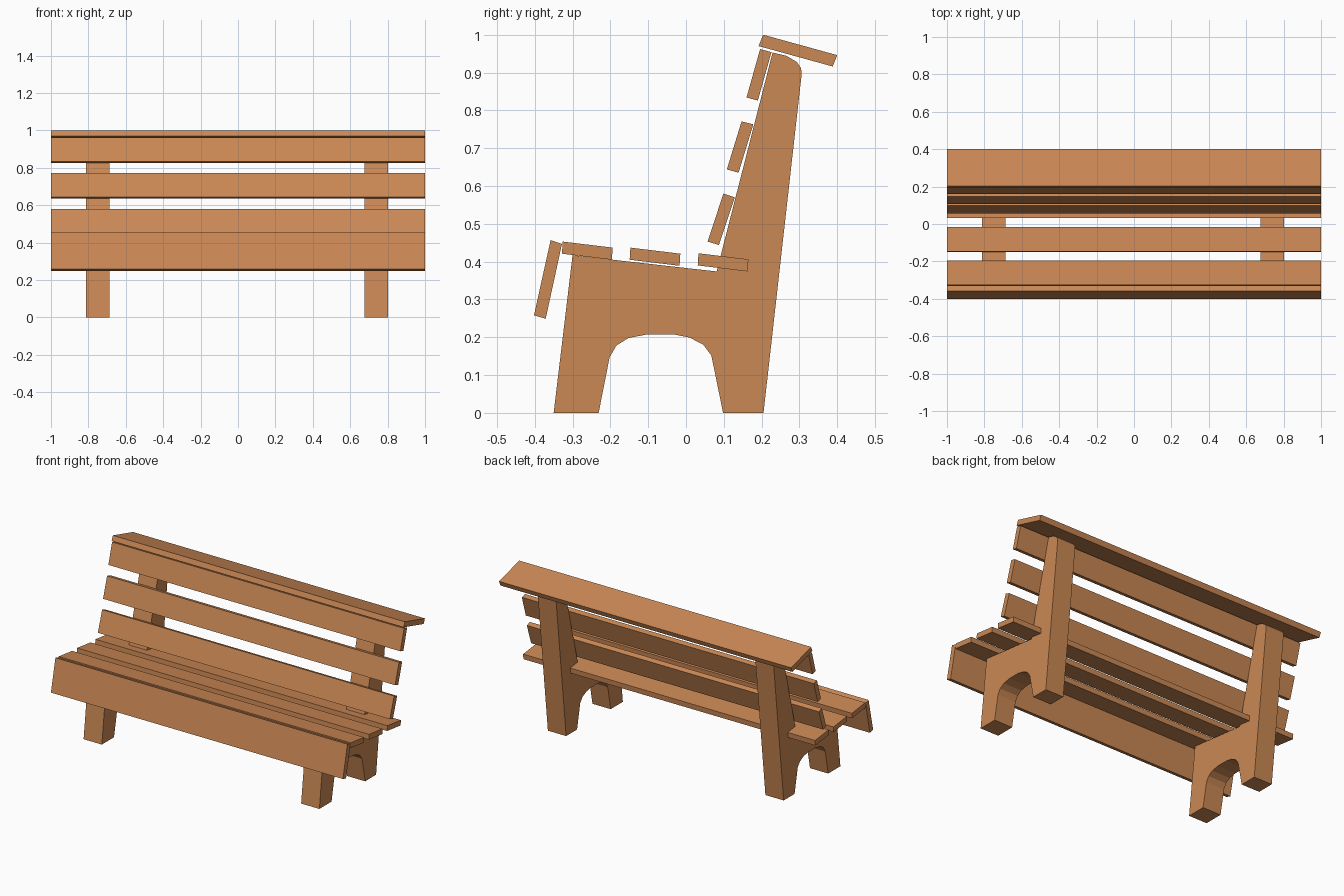
import bpy, bmesh

if "Cube" in bpy.data.objects:
    bpy.data.objects.remove(bpy.data.objects["Cube"])

wood = bpy.data.materials.new("warm wood")
wood.diffuse_color = (0.60, 0.25, 0.09, 1)
wood.use_nodes = True
wood.node_tree.nodes["Principled BSDF"].inputs["Base Color"].default_value = wood.diffuse_color


def extrude_profile(name, profile, x0, x1):
    """Extrude a (y, z) outline along x from x0 to x1."""
    bm = bmesh.new()
    face = bm.faces.new([bm.verts.new((x0, y, z)) for y, z in profile])
    res = bmesh.ops.extrude_face_region(bm, geom=[face], use_keep_orig=True)
    moved = [v for v in res["geom"] if isinstance(v, bmesh.types.BMVert)]
    bmesh.ops.translate(bm, verts=moved, vec=(x1 - x0, 0, 0))
    bmesh.ops.recalc_face_normals(bm, faces=bm.faces)
    mesh = bpy.data.meshes.new(name)
    bm.to_mesh(mesh)
    bm.free()
    mesh.materials.append(wood)
    obj = bpy.data.objects.new(name, mesh)
    bpy.context.collection.objects.link(obj)
    return obj


# Side frames: legs, arch and backrest post in one outline
frame = [
    (-0.35, 0), (-0.30, 0.417), (0.081, 0.374),            # front leg, seat rail
    (0.229, 0.953), (0.266, 0.944), (0.293, 0.928),        # backrest post, rounded top
    (0.304, 0.912), (0.306, 0.897), (0.205, 0), (0.098, 0),
    (0.067, 0.152), (0.046, 0.180), (0.010, 0.199),        # arch
    (-0.030, 0.207), (-0.105, 0.207), (-0.152, 0.198),
    (-0.184, 0.178), (-0.202, 0.147), (-0.231, 0),
]
for side, x in (("left", -0.75), ("right", 0.74)):
    extrude_profile(side + "_side_frame", frame, x - 0.0625, x + 0.0625)

# Seat slats: the same tilted board repeated
for i, (y, z) in enumerate([(-0.261, 0.429), (-0.082, 0.413), (0.098, 0.398)]):
    board = [(-0.065, 0.024), (0.067, 0.008), (0.065, -0.024), (-0.067, -0.008)]
    extrude_profile(f"seat_slat_{i + 1}", [(y + a, z + b) for a, b in board], -1, 1)

# Backrest slats, the lowest one leaning slightly more
planks = {
    "backrest_slat_1": [(0.099, 0.580), (0.129, 0.570), (0.087, 0.444), (0.057, 0.453)],
    "backrest_slat_2": [(0.147, 0.771), (0.178, 0.763), (0.139, 0.635), (0.108, 0.644)],
    "backrest_slat_3": [(0.196, 0.962), (0.226, 0.954), (0.190, 0.826), (0.160, 0.834)],
    # Front apron and top cap board
    "front_apron": [(-0.358, 0.457), (-0.328, 0.447), (-0.371, 0.249), (-0.402, 0.258)],
    "top_cap": [(0.204, 1.0), (0.400, 0.946), (0.388, 0.916), (0.192, 0.970)],
}
for name, outline in planks.items():
    extrude_profile(name, outline, -1, 1)
